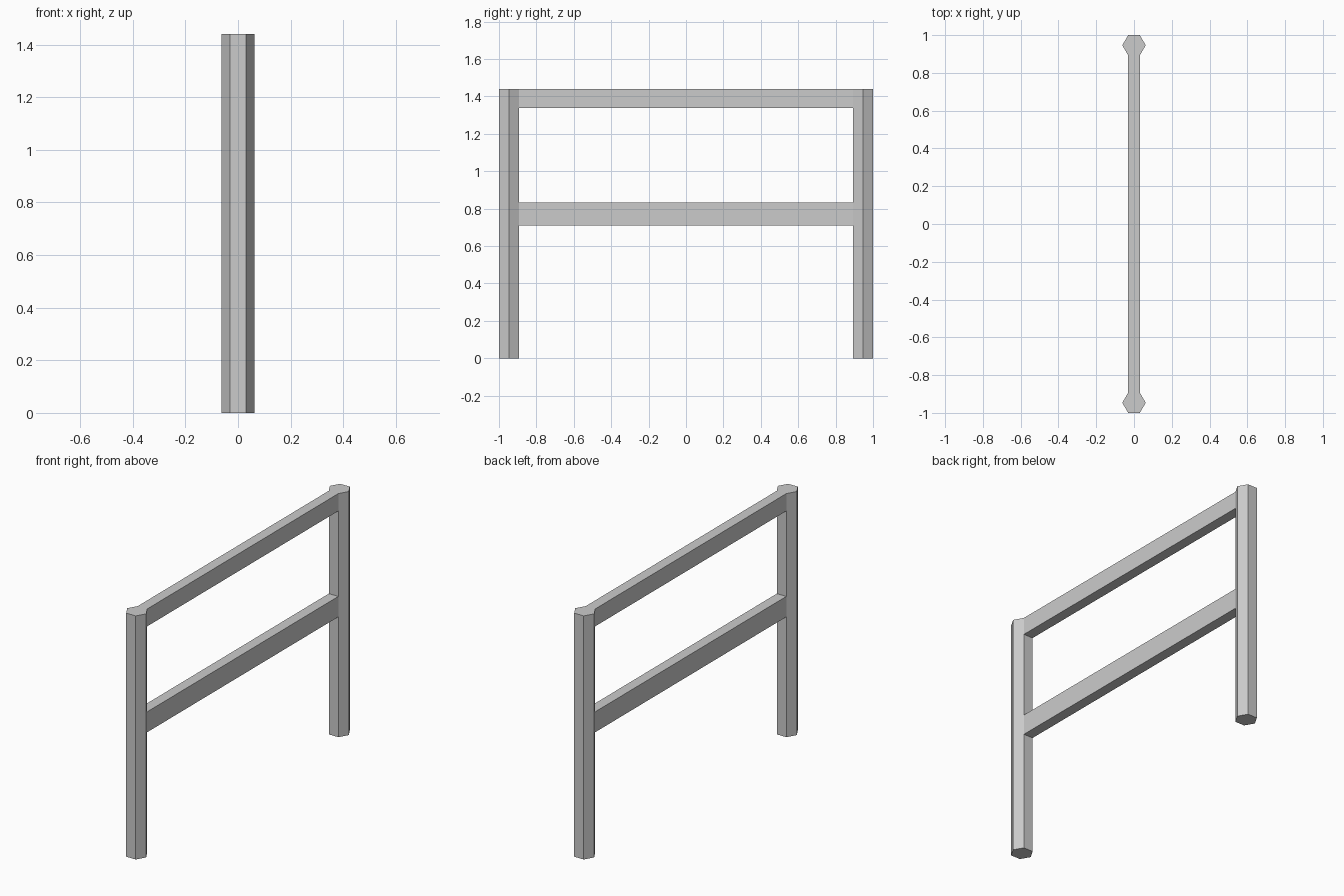
import bpy, math

if "Cube" in bpy.data.objects:
    bpy.data.objects.remove(bpy.data.objects["Cube"])

R = 0.062                                # hexagon corner radius
APOTHEM = R * math.cos(math.pi / 6)
HEIGHT = 1.44
POST_Y = 1 - APOTHEM
RAIL_LENGTH = 2 * (POST_Y - APOTHEM)


def post(name, y):
    # six-sided upright with corners pointing along x
    bpy.ops.mesh.primitive_cylinder_add(vertices=6, radius=R, depth=HEIGHT,
                                        location=(0, y, HEIGHT / 2))
    ob = bpy.context.object
    ob.name = name
    ob.rotation_euler.z = math.pi / 6


def rail(name, z0, z1):
    # flat bar spanning the inner faces of the posts
    bpy.ops.mesh.primitive_cube_add(size=1, location=(0, 0, (z0 + z1) / 2))
    ob = bpy.context.object
    ob.name = name
    ob.scale = (R, RAIL_LENGTH, z1 - z0)


post("front_post", -POST_Y)
post("back_post", POST_Y)
rail("top_rail", 1.337, HEIGHT)
rail("middle_rail", 0.711, 0.832)
